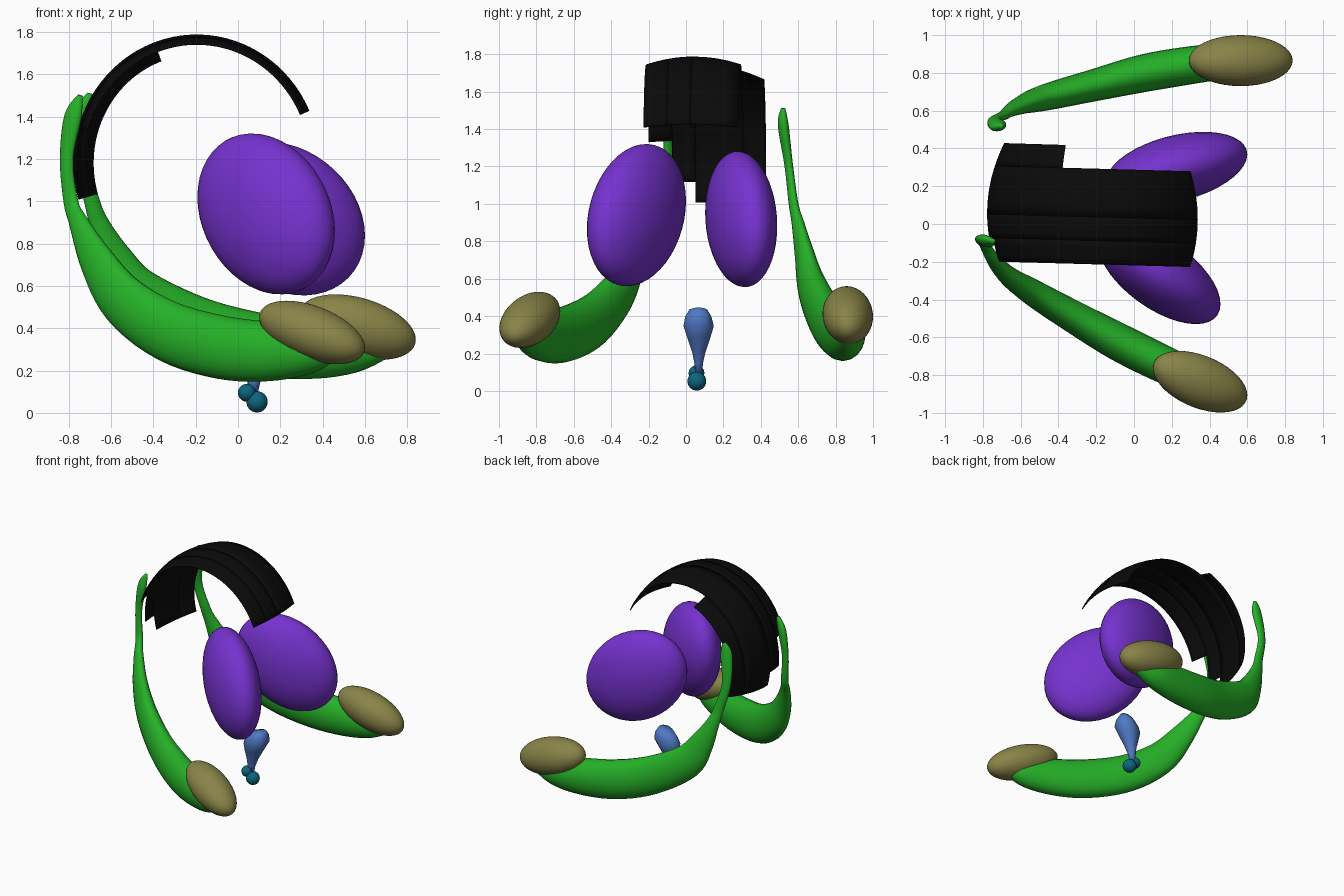
import bpy
import bmesh
from math import sin, cos, pi, radians, sqrt
from mathutils import Vector, Matrix

if "Cube" in bpy.data.objects:
    bpy.data.objects.remove(bpy.data.objects["Cube"], do_unlink=True)


def material(name, r, g, b):
    m = bpy.data.materials.new(name)
    m.use_nodes = True
    m.diffuse_color = (r, g, b, 1)
    m.node_tree.nodes["Principled BSDF"].inputs["Base Color"].default_value = (r, g, b, 1)
    return m


green = material("green", 0.019, 0.44, 0.021)
purple = material("purple", 0.18, 0.032, 0.62)
olive = material("olive", 0.25, 0.23, 0.065)
blue = material("blue", 0.08, 0.19, 0.56)
teal = material("teal", 0.004, 0.13, 0.21)
black = material("black", 0.003, 0.003, 0.003)


def finish(name, bm, mat, smooth=True):
    bmesh.ops.recalc_face_normals(bm, faces=bm.faces)
    mesh = bpy.data.meshes.new(name)
    for f in bm.faces:
        f.smooth = smooth
    bm.to_mesh(mesh)
    bm.free()
    mesh.materials.append(mat)
    obj = bpy.data.objects.new(name, mesh)
    bpy.context.collection.objects.link(obj)
    return obj


def ellipsoid(name, mat, centre, half, xy=0, xz=0, yz=0):
    """Slanted ellipsoid: half extents per axis and how strongly each pair of axes leans together."""
    b = sqrt(1 - xy * xy)
    c = (yz - xy * xz) / b
    lean = Matrix(((1, 0, 0), (xy, b, 0), (xz, c, sqrt(1 - xz * xz - c * c))))
    shape = Matrix.Diagonal(half) @ lean
    bm = bmesh.new()
    bmesh.ops.create_uvsphere(bm, u_segments=40, v_segments=24, radius=1)
    bmesh.ops.transform(bm, matrix=Matrix.Translation(centre) @ shape.to_4x4(), verts=bm.verts)
    return finish(name, bm, mat)


def loft(name, mat, rings):
    bm = bmesh.new()
    loops = [[bm.verts.new(p) for p in ring] for ring in rings]
    n = len(loops[0])
    for a, b in zip(loops, loops[1:]):
        for i in range(n):
            j = (i + 1) % n
            bm.faces.new((a[i], a[j], b[j], b[i]))
    bm.faces.new(loops[0])
    bm.faces.new(loops[-1])
    return finish(name, bm, mat)


def spline(rows, steps=5):
    """Smooth curve through rows of numbers."""
    rows = [Vector(r) for r in rows]
    out = []
    for i in range(len(rows) - 1):
        p1, p2 = rows[i], rows[i + 1]
        p0, p3 = rows[max(i - 1, 0)], rows[min(i + 2, len(rows) - 1)]
        for s in range(steps):
            t = s / steps
            out.append(0.5 * (2 * p1 + (p2 - p0) * t + (2 * p0 - 5 * p1 + 4 * p2 - p3) * t ** 2
                              + (3 * p1 - p0 - 3 * p2 + p3) * t ** 3))
    return out + [rows[-1]]


# Curved tapering horns: half depth in the bend plane and half width across it
depth = (0.012, 0.045, 0.035, 0.038, 0.05, 0.09, 0.125, 0.145, 0.15, 0.14, 0.11, 0.05)
width = (0.012, 0.028, 0.022, 0.025, 0.033, 0.05, 0.07, 0.085, 0.1, 0.1, 0.09, 0.045)
sizes = spline([(d, w, 0) for d, w in zip(depth, width)])


def horn(name, points):
    path = spline(points)
    chord = path[-1] - path[0]
    side = Vector((-chord.y, chord.x, 0)).normalized()
    rings = []
    for i, p in enumerate(path):
        tangent = path[min(i + 1, len(path) - 1)] - path[max(i - 1, 0)]
        normal = tangent.cross(side).normalized()
        rings.append([p + normal * sizes[i].x * cos(a) + side * sizes[i].y * sin(a)
                      for a in (2 * pi * k / 20 for k in range(20))])
    return loft(name, green, rings)


horn("right_horn", [
    (-0.745, -0.09, 1.50), (-0.78, -0.09, 1.40), (-0.81, -0.09, 1.2), (-0.79, -0.11, 1.0),
    (-0.755, -0.17, 0.9), (-0.67, -0.27, 0.72), (-0.54, -0.36, 0.53), (-0.33, -0.485, 0.385),
    (-0.08, -0.625, 0.31), (0.15, -0.74, 0.29), (0.35, -0.83, 0.3), (0.46, -0.87, 0.31)])
horn("left_horn", [
    (-0.70, 0.52, 1.51), (-0.72, 0.52, 1.42), (-0.74, 0.55, 1.2), (-0.69, 0.575, 1.0),
    (-0.655, 0.60, 0.89), (-0.58, 0.635, 0.72), (-0.47, 0.67, 0.56), (-0.21, 0.735, 0.41),
    (0.06, 0.80, 0.33), (0.33, 0.845, 0.30), (0.55, 0.87, 0.30), (0.72, 0.87, 0.32)])

# Oval tips on the horns
ellipsoid("right_tip", olive, (0.35, -0.835, 0.38), (0.25, 0.163, 0.15), -0.44, -0.48, 0.3)
ellipsoid("left_tip", olive, (0.565, 0.865, 0.405), (0.275, 0.135, 0.155), 0, -0.38, -0.05)

# Large central ovals
ellipsoid("right_oval", purple, (0.133, -0.265, 0.94), (0.325, 0.265, 0.38), -0.6, -0.21, 0.2)
ellipsoid("left_oval", purple, (0.225, 0.295, 0.918), (0.375, 0.193, 0.363), 0.38, -0.22, -0.1)

# Small pair of balls at the base
ellipsoid("upper_ball", teal, (0.042, 0.056, 0.095), (0.042,) * 3)
ellipsoid("lower_ball", teal, (0.09, 0.058, 0.052), (0.05,) * 3)

# Lumpy stalk widening upward, with a slanted top
stalk = []
for z, x, r, slant in ((0.09, 0.07, 0.02, 0), (0.15, 0.075, 0.028, 0), (0.21, 0.085, 0.043, 0),
                       (0.28, 0.1, 0.07, 0.1), (0.34, 0.115, 0.092, 0.2), (0.39, 0.12, 0.08, 0.3),
                       (0.43, 0.125, 0.055, 0.3)):
    ring = []
    for k in range(10):
        a = 2 * pi * k / 10
        lump = r * (1 + 0.08 * cos(3 * a + z * 9))
        ring.append((x + lump * 1.1 * cos(a), 0.067 + 0.87 * lump * sin(a), z + slant * r * cos(a)))
    stalk.append(ring)
loft("stalk", blue, stalk)

# Domed arch band made of strips that stop at different angles
bm = bmesh.new()
for y0, y1, start, end in ((-0.205, -0.08, 24, 164.5), (-0.08, 0.045, 24, 186),
                           (0.045, 0.3, 24, 196.5), (0.3, 0.42, 110, 196.5)):
    grid = []
    for i in range(41):
        a = radians(start + (end - start) * i / 40)
        row = []
        for j in range(5):
            y = y0 + (y1 - y0) * j / 4
            inset = 0.66 * (y - 0.05) ** 2
            row.append(bm.verts.new((-0.195 + (0.58 - inset) * cos(a), y - 0.015 * cos(a) - 0.008,
                                     1.18 + (0.605 - inset) * sin(a))))
        grid.append(row)
    for p, q in zip(grid, grid[1:]):
        for j in range(4):
            bm.faces.new((p[j], p[j + 1], q[j + 1], q[j]))
arch = finish("arch_band", bm, black)
shell = arch.modifiers.new("thickness", "SOLIDIFY")
shell.thickness = 0.006
shell.offset = 0
